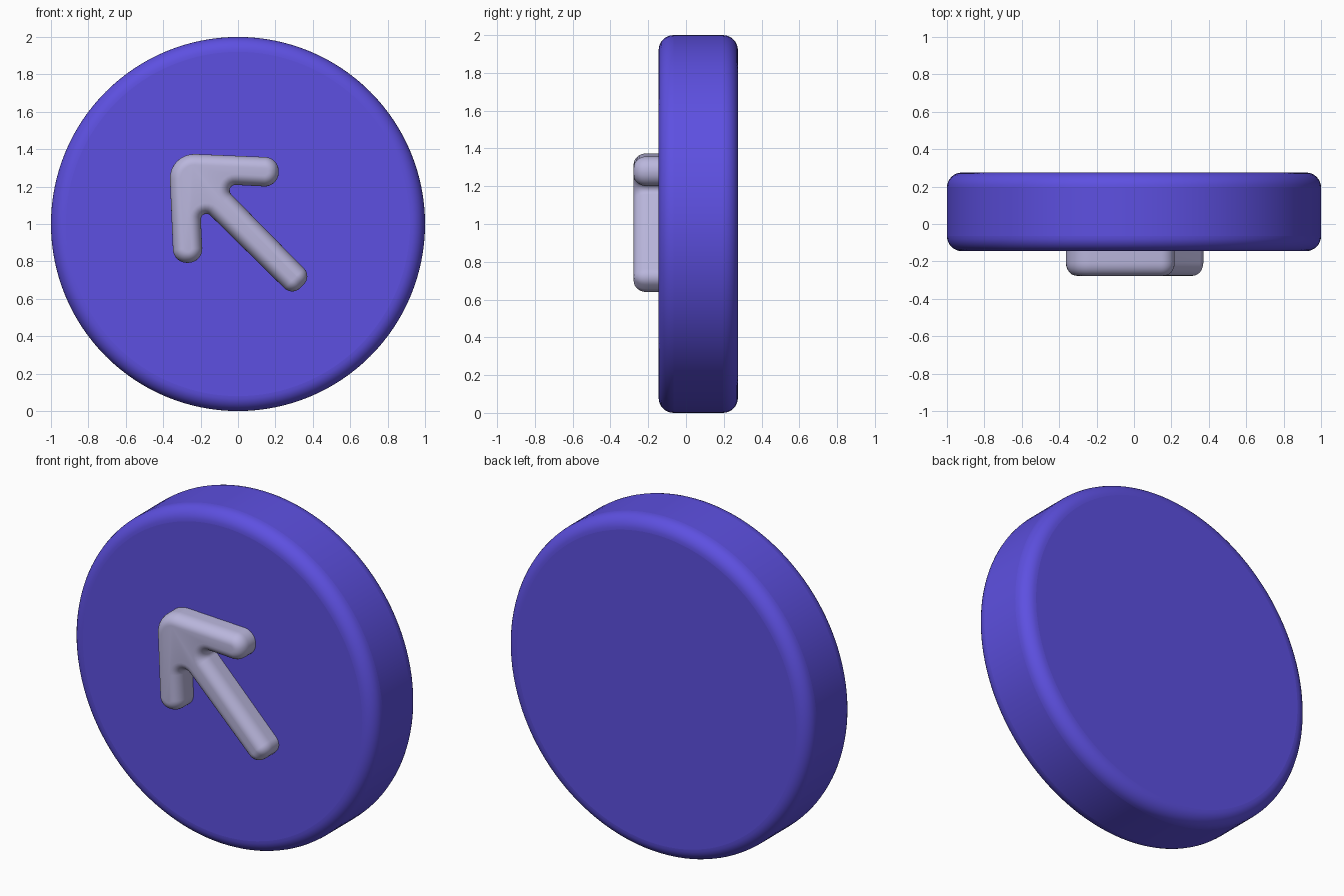
import bpy, bmesh, math
from mathutils import Vector

if "Cube" in bpy.data.objects:
    bpy.data.objects.remove(bpy.data.objects["Cube"])


def paint(obj, name, color):
    mat = bpy.data.materials.new(name)
    mat.diffuse_color = (*color, 1)
    mat.use_nodes = True
    mat.node_tree.nodes["Principled BSDF"].inputs["Base Color"].default_value = mat.diffuse_color
    obj.data.materials.append(mat)


def rounded_inset(corners, inset, steps=8):
    """Inset a clockwise outline of (x, z, radius) and round its corners."""
    n = len(corners)
    result = []
    for i in range(n):
        p0, p, p1 = (Vector(corners[k % n][:2]) for k in (i - 1, i, i + 1))
        u, v = (p - p0).normalized(), (p1 - p).normalized()
        nu, nv = Vector((u.y, -u.x)), Vector((v.y, -v.x))
        miter = (nu + nv) / (1 + nu.dot(nv))
        convex = u.x * v.y - u.y * v.x < 0
        side = 1 if convex else -1
        radius = max(corners[i][2] - side * inset, 0.002)
        center = p + miter * (inset + side * radius)
        angle = nu.angle_signed(nv)
        a0 = math.atan2(-nu.y * side, -nu.x * side)
        turn = -abs(angle) if convex else abs(angle)
        for s in range(steps + 1):
            a = a0 + turn * s / steps
            result.append(center + radius * Vector((math.cos(a), math.sin(a))))
    return result


# Round button body
bpy.ops.mesh.primitive_cylinder_add(vertices=128, radius=1, depth=0.42,
                                    location=(0, 0.065, 1), rotation=(math.pi / 2, 0, 0))
disc = bpy.context.object
disc.name = "button_disc"
bevel = disc.modifiers.new("rim", 'BEVEL')
bevel.width = 0.08
bevel.segments = 8
bevel.limit_method = 'ANGLE'
bpy.ops.object.shade_smooth_by_angle(angle=math.radians(35))
paint(disc, "violet", (0.11, 0.08, 0.75))

# Arrow outline: one half, mirrored across the diagonal x + z = axis
axis = 1.01
half = [(0.22, 1.355, 0.075), (0.215, 1.197, 0.075),
        (-0.09, 1.213, 0.03), (0.395, 0.72, 0.06)]
outline = [(-0.37, 1.38, 0.13)] + half
outline += [(axis - z, axis - x, r) for x, z, r in reversed(half)]

# Arrow body: straight wall, then a rounded front edge
back, front, inset, rise = -0.12, -0.277, 0.058, 0.07
levels = [(0, back)]
for k in range(9):
    t = math.pi / 2 * k / 8
    levels.append((inset * (1 - math.cos(t)), front + rise * (1 - math.sin(t))))
bm = bmesh.new()
rings = [[bm.verts.new((p.x, y, p.y)) for p in rounded_inset(outline, d)] for d, y in levels]
for a, b in zip(rings, rings[1:]):
    for i in range(len(a)):
        j = (i + 1) % len(a)
        bm.faces.new((a[i], a[j], b[j], b[i]))
bm.faces.new(rings[0])
bm.faces.new(rings[-1])
bmesh.ops.recalc_face_normals(bm, faces=bm.faces)
mesh = bpy.data.meshes.new("arrow")
bm.to_mesh(mesh)
bm.free()
arrow = bpy.data.objects.new("arrow", mesh)
bpy.context.collection.objects.link(arrow)
bpy.ops.object.select_all(action='DESELECT')
arrow.select_set(True)
bpy.context.view_layer.objects.active = arrow
bpy.ops.object.shade_smooth_by_angle(angle=math.radians(40))
paint(arrow, "pale_lilac", (0.49, 0.47, 0.72))
